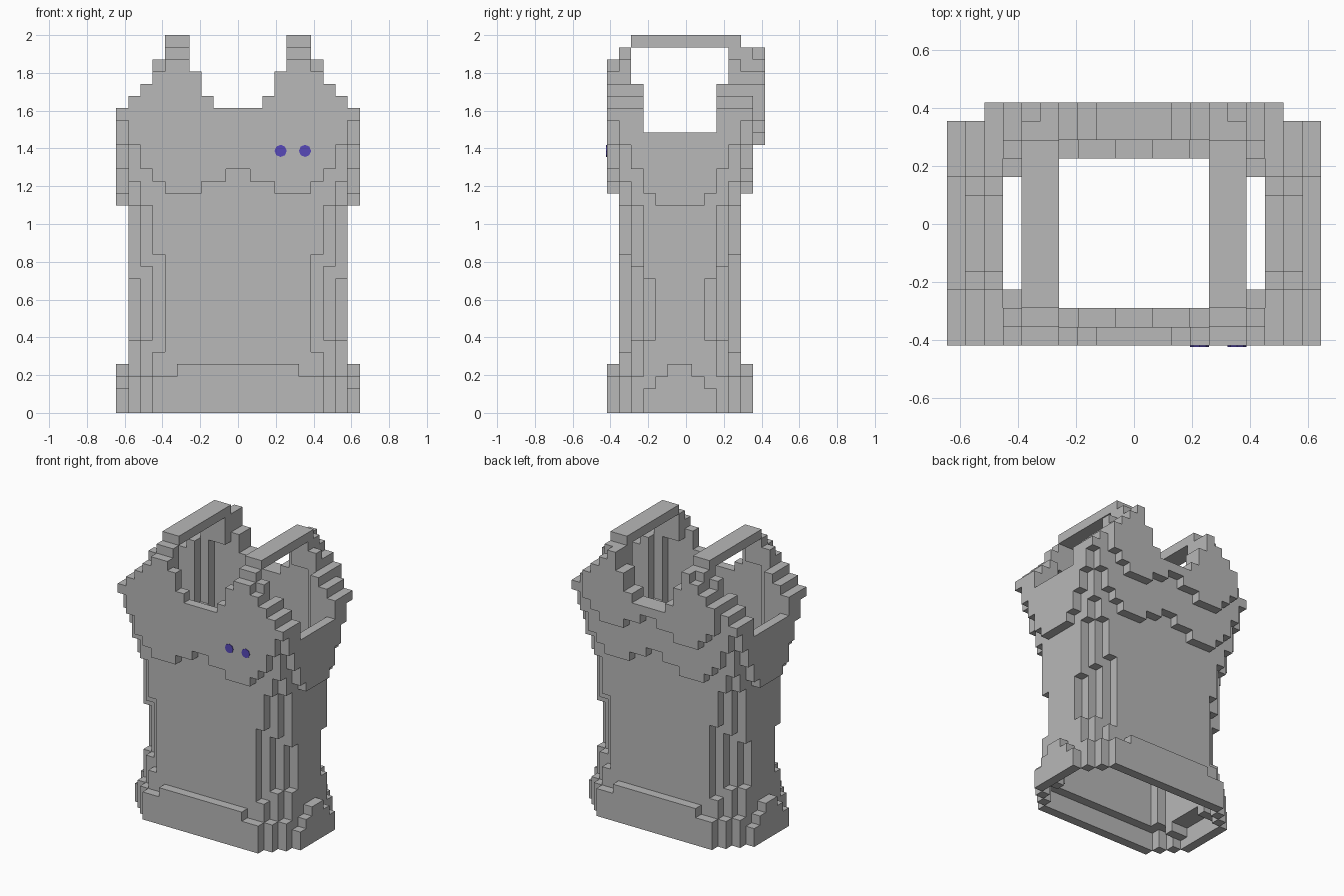
import bpy
import bmesh
from mathutils import Vector, Matrix

cube = bpy.data.objects.get("Cube")
if cube:
    bpy.data.objects.remove(cube)

UNIT = 2 / 31          # size of one block
HALF_DEPTH = 6.5       # blocks from the front to the centre
parts = {}             # part name -> set of block cells


def material(name, colour):
    mat = bpy.data.materials.new(name)
    mat.use_nodes = True
    mat.diffuse_color = (*colour, 1)
    mat.node_tree.nodes["Principled BSDF"].inputs["Base Color"].default_value = (*colour, 1)
    return mat


stone = material("stone grey", (0.48, 0.48, 0.48))
violet = material("violet", (0.095, 0.065, 0.48))


def layer(part, rows, spans, both_ends=True):
    """Fill block rows (depth) with (x0, x1, z0, z1) spans, mirrored in x and front to back."""
    cells = parts.setdefault(part, set())
    for x0, x1, z0, z1 in spans:
        for x in range(x0, x1):
            for y in rows:
                for z in range(z0, z1):
                    for yy in ((y, 11 - y) if both_ends else (y,)):
                        cells.add((x, yy, z))
                        cells.add((-1 - x, yy, z))


# Stepped base skirt
layer("base_skirt", [0], [(0, 5, 0, 4), (5, 7, 0, 3)])
layer("base_skirt", [1], [(7, 8, 0, 3)])
layer("base_skirt", [2], [(8, 9, 0, 3)])
for row, top in ((3, 2), (4, 3), (5, 4)):
    layer("base_skirt", [row], [(9, 10, 0, top)])

# Thin body walls with notched corners
layer("body_walls", [1], [(0, 1, 2, 21), (1, 3, 2, 20), (3, 6, 2, 19), (6, 7, 2, 5), (6, 7, 13, 20)])
layer("body_walls", [2], [(6, 7, 2, 20), (7, 8, 2, 6), (7, 8, 12, 20)])
layer("body_walls", [3], [(7, 8, 1, 19), (8, 9, 1, 6), (8, 9, 11, 20)])
layer("body_walls", [4, 5], [(7, 8, 2, 18), (8, 9, 2, 19)])

# Flared collar at the sides and corners
layer("side_collar", [1], [(7, 8, 17, 27), (8, 9, 19, 26), (9, 10, 22, 25)])
layer("side_collar", [2], [(7, 8, 20, 27), (8, 9, 17, 26), (9, 10, 20, 25)])
layer("side_collar", [3], [(9, 10, 18, 23)])
layer("side_collar", [4, 5], [(9, 10, 17, 23)])

# Front and back plates rising into two peaks
layer("peaked_plates", [0], [(0, 1, 20, 25), (1, 2, 19, 25), (2, 3, 19, 26), (3, 4, 18, 28),
                             (4, 6, 18, 29), (6, 7, 19, 28), (7, 8, 20, 27),
                             (8, 9, 22, 26), (9, 10, 24, 25)])
layer("peaked_plates", [1], [(4, 6, 27, 30), (6, 7, 20, 29)])

# Extra raised plate on the back
layer("back_plate", [12], [(0, 1, 24, 25), (1, 2, 23, 25), (2, 3, 23, 26), (3, 4, 22, 28),
                           (4, 5, 22, 30), (5, 6, 22, 29), (6, 7, 23, 28), (7, 8, 24, 27)], False)
layer("back_plate", [11], [(4, 6, 29, 30)], False)

# Carrying bars joining the peaks front to back
layer("top_bars", range(2, 11), [(4, 6, 30, 31)], False)

filled = set().union(*parts.values())


def build(name, cells):
    """Make the exposed faces of a set of blocks."""
    bm = bmesh.new()
    corners = {}

    def corner(p):
        key = tuple(round(c) for c in p)
        if key not in corners:
            x, y, z = key
            corners[key] = bm.verts.new(Vector((x, y - HALF_DEPTH, z)) * UNIT)
        return corners[key]

    for cell in sorted(cells):
        for axis in range(3):
            for side in (0, 1):
                near = list(cell)
                near[axis] += 2 * side - 1
                if tuple(near) in filled:
                    continue
                u, v, n = Vector(), Vector(), Vector()
                u[(axis + 1) % 3] = v[(axis + 2) % 3] = 1
                n[axis] = side
                start = Vector(cell) + n
                loop = [start, start + u, start + u + v, start + v]
                if not side:
                    loop.reverse()
                bm.faces.new([corner(p) for p in loop])
    mesh = bpy.data.meshes.new(name)
    bm.to_mesh(mesh)
    bm.free()
    mesh.materials.append(stone)
    bpy.context.collection.objects.link(bpy.data.objects.new(name, mesh))


for name, cells in parts.items():
    build(name, cells)

# Two small eight-sided studs on the front plate
for name, x in (("inner_stud", 3.5), ("outer_stud", 5.5)):
    bm = bmesh.new()
    bmesh.ops.create_cone(bm, cap_ends=True, segments=8, radius1=UNIT / 2, radius2=UNIT / 2, depth=0.008)
    bmesh.ops.rotate(bm, verts=bm.verts, matrix=Matrix.Rotation(1.5708, 3, "X"))
    bmesh.ops.translate(bm, verts=bm.verts, vec=Vector((x, -HALF_DEPTH, 21.5)) * UNIT)
    mesh = bpy.data.meshes.new(name)
    bm.to_mesh(mesh)
    bm.free()
    mesh.materials.append(violet)
    bpy.context.collection.objects.link(bpy.data.objects.new(name, mesh))
